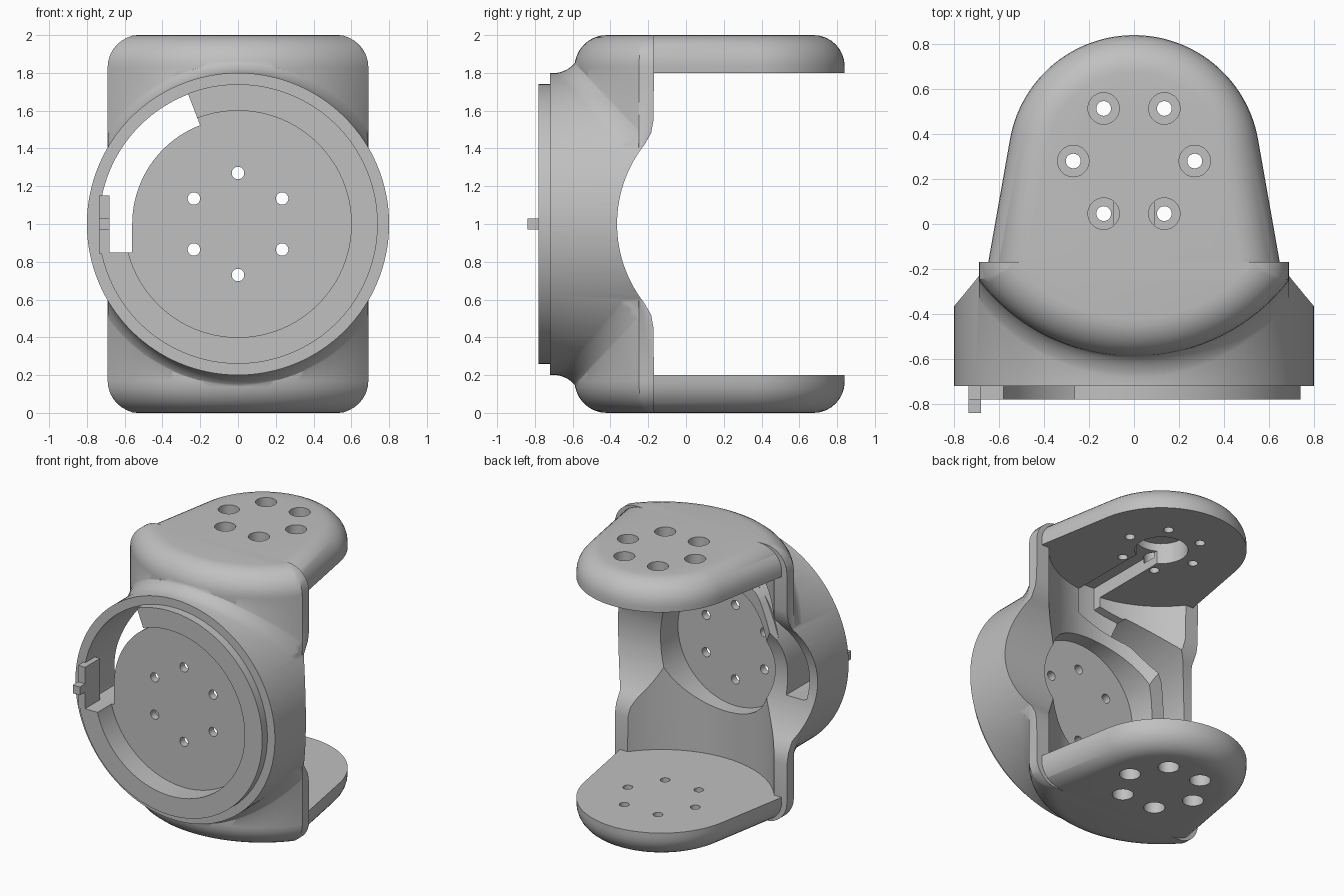
import bpy, bmesh
from math import sin, cos, pi, radians, sqrt
from mathutils import Vector

old = bpy.data.objects.get("Cube")
if old:
    bpy.data.objects.remove(old, do_unlink=True)

grey = bpy.data.materials.new("plain grey")
grey.use_nodes = True
grey.diffuse_color = (0.53, 0.53, 0.53, 1)
grey.node_tree.nodes["Principled BSDF"].inputs["Base Color"].default_value = grey.diffuse_color


def loft(name, rings, closed=False):
    """Skin a list of equal-length rings; cap the ends unless closed."""
    bm = bmesh.new()
    rows = [[bm.verts.new(p) for p in ring] for ring in rings]
    pairs = list(zip(rows, rows[1:]))
    if closed:
        pairs.append((rows[-1], rows[0]))
    else:
        bm.faces.new(rows[0])
        bm.faces.new(rows[-1])
    for a, b in pairs:
        for i in range(len(a)):
            j = (i + 1) % len(a)
            bm.faces.new((a[i], a[j], b[j], b[i]))
    bmesh.ops.recalc_face_normals(bm, faces=bm.faces)
    mesh = bpy.data.meshes.new(name)
    bm.to_mesh(mesh)
    bm.free()
    mesh.materials.append(grey)
    obj = bpy.data.objects.new(name, mesh)
    bpy.context.collection.objects.link(obj)
    return obj


def prism(name, outline, axis, start, end):
    place = {"x": lambda u, v, w: (w, u, v),
             "y": lambda u, v, w: (u, w, v),
             "z": lambda u, v, w: (u, v, w)}[axis]
    return loft(name, [[place(u, v, w) for u, v in outline] for w in (start, end)])


def arc(cu, cv, r, a, b, n):
    return [(cu + r * cos(radians(a + (b - a) * i / n)),
             cv + r * sin(radians(a + (b - a) * i / n))) for i in range(n + 1)]


def circle(cu, cv, r, n=32):
    return arc(cu, cv, r, 0, 360, n)[:-1]


def rect(u0, v0, u1, v1):
    return [(u0, v0), (u1, v0), (u1, v1), (u0, v1)]


def inset(outline, d):
    """Offset a counter-clockwise convex outline inwards."""
    result = []
    for i, p in enumerate(outline):
        p = Vector(p)
        e1 = (p - Vector(outline[i - 1])).normalized()
        e2 = (Vector(outline[(i + 1) % len(outline)]) - p).normalized()
        n1, n2 = Vector((-e1.y, e1.x)), Vector((-e2.y, e2.x))
        result.append(p + (n1 + n2) * (d / (1 + n1.dot(n2))))
    return result


def pillow(name, outline, r, height, steps=8):
    """Extrude an outline upwards with rounded top and bottom edges."""
    low = [(r * (1 - sin(a)), r * (1 - cos(a)))
           for a in (pi / 2 * i / steps for i in range(steps + 1))]
    levels = low + [(d, height - z) for d, z in reversed(low)]
    return loft(name, [[(p.x, p.y, z) for p in inset(outline, d)] for d, z in levels])


def combine(target, other, operation):
    mod = target.modifiers.new(operation.lower(), "BOOLEAN")
    mod.operation = operation
    mod.solver = "EXACT"
    mod.object = other
    bpy.context.view_layer.objects.active = target
    bpy.ops.object.modifier_apply(modifier=mod.name)
    bpy.data.objects.remove(other, do_unlink=True)


def cut(other):
    combine(body, other, "DIFFERENCE")


PIVOT = 0.28            # y of the vertical turning axis
OUTER, INNER = 0.87, 0.74

# Main block: curved front, rounded top and bottom, straight back
side = 52.5
block = arc(0, PIVOT, OUTER, 270 - side, 270 + side, 40) + [(0.69, 0.3), (-0.69, 0.3)]
body = pillow("bracket_body", block, 0.17, 2)
cut(prism("back_trim", rect(-0.17, -1, 1, 3), "x", -1, 1))

# Tapered arms with a round end
arm = arc(0, PIVOT, 0.56, 10, 170, 48) + [(-0.65, -0.18), (-0.5, -0.4), (0.5, -0.4), (0.65, -0.18)]
combine(body, pillow("arms", arm, 0.165, 2), "UNION")

# Front drum and its raised lip
combine(body, prism("drum", circle(0, 1, 0.8, 128), "y", -0.72, -0.1), "UNION")
combine(body, prism("lip", circle(0, 1, 0.74, 128), "y", -0.78, -0.6), "UNION")


# Smooth fillet where the drum meets the block
def fillet_section(angle):
    def point(r, dy):
        x = r * cos(angle)
        front = PIVOT - sqrt(OUTER ** 2 - min(abs(x), 0.85) ** 2)
        return (x, front + dy, 1 + r * sin(angle))
    curve = [point(0.797 + 0.11 * (1 - cos(t)), 0.02 - 0.145 * (1 - sin(t)))
             for t in (pi / 2 * i / 8 for i in range(9))]
    return curve + [point(0.907, 0.1), point(0.75, 0.1), point(0.75, -0.12)]


fillet = loft("fillet", [fillet_section(2 * pi * i / 120) for i in range(120)], closed=True)
combine(fillet, prism("fillet_limit", rect(-0.6895, 0.01, 0.6895, 1.99), "y", -0.9, -0.2), "INTERSECT")
combine(body, fillet, "UNION")

# Gap between the arms, with scalloped side walls
scallop = arc(0.315, 1, 0.68, 218, 142, 32)
gap = ([(1.2, 0.2), (-0.17, 0.2), (-0.172, 0.45), (-0.185, 0.52)] + scallop +
       [(-0.185, 1.48), (-0.172, 1.55), (-0.17, 1.8), (1.2, 1.8)])
cut(prism("gap", gap, "x", -1, 1))
cut(prism("cavity", circle(0, PIVOT, INNER, 96), "z", 0.2, 1.8))

# Front pocket and rear recess, leaving a thin mounting disc
cut(prism("pocket", circle(0, 1, 0.6, 96), "y", -1, -0.62))
cut(prism("recess", circle(0, 1, 0.46, 72), "y", -0.565, 0.1))


# Curved cable slot through the front, also opening the lip
def slot(radius, start, end):
    outline = (arc(0, 1, radius, 111, 191, 40) + [(-0.7, 0.85), (-0.56, 0.85)] +
               arc(0, 1, 0.56, 180, 111, 32))
    cut(prism("slot", outline, "y", start, end))


slot(0.735, -0.73, 0)
slot(0.76, -1, -0.72)

# Cable channel from the slot, up the wall and along the upper arm
channel = prism("channel", [(0.09, 1.895), (-0.09, 1.895), (-0.09, 1.73), (-0.3, 1.66),
                            (-0.55, 1.47), (-0.5, 1.25), (-0.3, 1.48), (0.09, 1.62)], "y", -1, 0.1)
combine(channel, prism("channel_depth", circle(0, PIVOT, 0.8, 96), "z", 0.5, 1.95), "INTERSECT")
cut(channel)
cut(prism("arm_groove", rect(-0.088, -0.45, 0.088, PIVOT), "z", 1.7, 1.893))
cut(prism("arm_pocket", circle(0, PIVOT, 0.175, 48), "z", 1.7, 1.95))

# Screw holes: counterbored in both arms, plain in the disc
for k in range(6):
    x, y = 0.27 * cos(k * pi / 3), PIVOT + 0.27 * sin(k * pi / 3)
    cut(prism("arm_hole", circle(x, y, 0.033, 20), "z", -0.1, 2.1))
    for a, b in ((-0.1, 0.14), (1.86, 2.1)):
        cut(prism("counterbore", circle(x, y, 0.07, 28), "z", a, b))
    a = pi / 6 + k * pi / 3
    cut(prism("disc_hole", circle(0.27 * cos(a), 1 + 0.27 * sin(a), 0.033, 20), "y", -0.7, -0.5))

# Sliding tab in the slot with its small peg
tab = prism("slot_tab", rect(-0.737, 0.845, -0.68, 1.15), "y", -0.78, -0.61)
peg = prism("locating_peg", rect(-0.737, 0.97, -0.68, 1.03), "y", -0.84, -0.77)

for obj in (body, tab, peg):
    bpy.ops.object.select_all(action="DESELECT")
    obj.select_set(True)
    bpy.context.view_layer.objects.active = obj
    bpy.ops.object.shade_smooth_by_angle(angle=radians(30))
